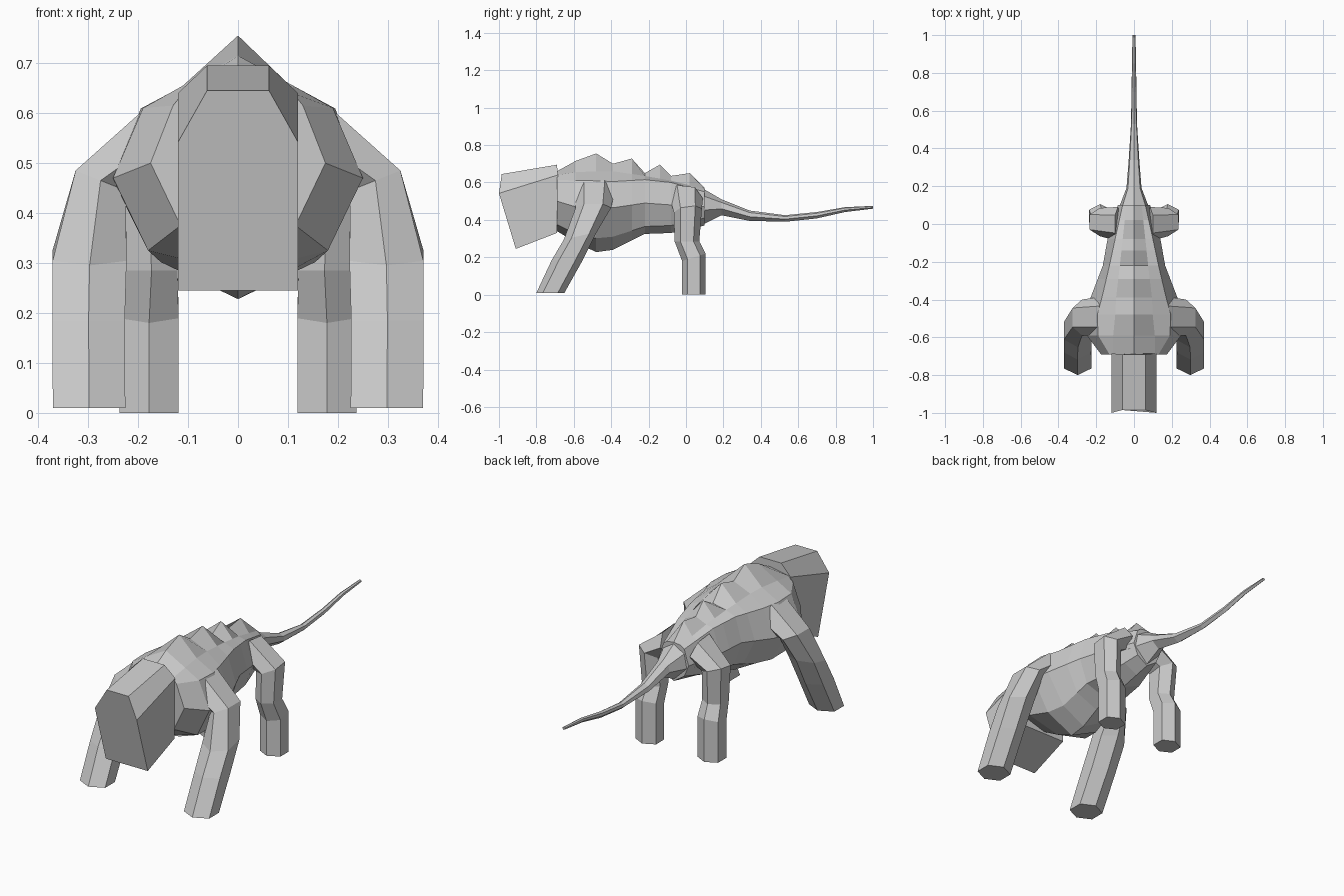
import bpy
import bmesh

default = bpy.data.objects.get("Cube")
if default:
    bpy.data.objects.remove(default, do_unlink=True)

stone = bpy.data.materials.new("plain grey")
stone.use_nodes = True
GREY = (0.6, 0.6, 0.6, 1)
stone.diffuse_color = GREY
stone.node_tree.nodes["Principled BSDF"].inputs["Base Color"].default_value = GREY


def loft(name, rings):
    """Skin a list of matching closed rings and cap both ends."""
    bm = bmesh.new()
    loops = [[bm.verts.new(point) for point in ring] for ring in rings]
    count = len(loops[0])
    for a, b in zip(loops, loops[1:]):
        for i in range(count):
            j = (i + 1) % count
            bm.faces.new((a[i], a[j], b[j], b[i]))
    bm.faces.new(loops[0])
    bm.faces.new(loops[-1])
    bmesh.ops.recalc_face_normals(bm, faces=bm.faces)
    mesh = bpy.data.meshes.new(name)
    bm.to_mesh(mesh)
    bm.free()
    mesh.materials.append(stone)
    obj = bpy.data.objects.new(name, mesh)
    bpy.context.collection.objects.link(obj)
    return obj


def sample(table, y):
    """Linear interpolation of the table rows at station y."""
    for low, high in zip(table, table[1:]):
        if y <= high[0]:
            break
    t = (y - low[0]) / (high[0] - low[0])
    return [p + (q - p) * t for p, q in zip(low, high)][1:]


def mirrored_ring(y, top, bottom, side):
    """Symmetric ring from a top point, left-hand side points and a bottom point."""
    left = [(x, y, z) for x, z in side]
    right = [(-x, y, z) for x, z in reversed(side)]
    return [(0, y, top)] + left + [(0, y, bottom)] + right


# Body hull: y, then back edge, shoulder edge, flank, belly edge (x, z each), keel z
hull = [
    (-.69, .11, .64, .13, .615, .175, .5, .115, .375, .34),
    (-.59, .11, .655, .19, .61, .25, .47, .18, .325, .28),
    (-.5, .1, .66, .2, .61, .255, .465, .16, .3, .225),
    (-.39, .095, .66, .17, .605, .23, .465, .13, .31, .24),
    (-.22, .075, .635, .13, .615, .165, .49, .12, .365, .325),
    (-.08, .06, .61, .1, .6, .14, .48, .1, .37, .33),
    (.1, .04, .565, .06, .55, .085, .47, .06, .41, .37),
]
# Saw-toothed spine along the back: y, z
spine = [(-.69, .66), (-.59, .715), (-.48, .755), (-.39, .7), (-.29, .728),
         (-.22, .65), (-.14, .695), (-.08, .635), (.02, .65), (.1, .57)]
rings = []
for y, top in spine:
    row = sample(hull, y)
    rings.append(mirrored_ring(y, top, row[-1], list(zip(row[0:8:2], row[1:8:2]))))
loft("body", rings)

# Tail: y, half width, top z, bottom z
tail = [(.06, .09, .585, .36), (.19, .04, .51, .425), (.34, .028, .45, .395),
        (.53, .016, .425, .39), (.7, .013, .442, .408), (.85, .011, .468, .442),
        (1, .008, .475, .46)]
rings = []
for y, w, top, low in tail:
    h = top - low
    rings.append(mirrored_ring(y, top, low, [(w * .8, top - h * .2), (w, low + h * .4)]))
loft("tail", rings)

# Head: bevelled block, front and back outlines (x, y, z)
front = [(.062, -.985, .645), (.12, -1, .542), (.12, -.91, .245)]
back = [(.062, -.69, .695), (.12, -.685, .64), (.12, -.69, .33)]
loft("head", [half + [(-x, y, z) for x, y, z in reversed(half)] for half in (front, back)])

# Legs: x, y, z, half width, half depth, outer rise, back rise
front_leg = [
    (.298, -.725, .01, .0725, .075, 0, 0),
    (.299, -.635, .185, .0725, .083, 0, 0),
    (.297, -.565, .315, .074, .088, 0, .02),
    (.275, -.495, .465, .05, .095, .02, 0),
    (.17, -.49, .54, .015, .105, .07, 0),
]
hind_leg = [
    (.178, .042, 0, .059, .063, 0, 0),
    (.178, .042, .2, .059, .063, 0, .02),
    (.173, .005, .285, .052, .066, 0, 0),
    (.18, .01, .45, .055, .075, .02, .01),
    (.085, 0, .525, .015, .09, .055, -.01),
]
HEXAGON = [(0, -1), (1, -.53), (1, .53), (0, 1), (-1, .53), (-1, -.53)]
for name, table in (("front", front_leg), ("hind", hind_leg)):
    for side, sign in (("left", 1), ("right", -1)):
        loft(f"{side}_{name}_leg", [
            [(sign * (x + w * u), y + d * v, z + tilt * u + pitch * v) for u, v in HEXAGON]
            for x, y, z, w, d, tilt, pitch in table])
